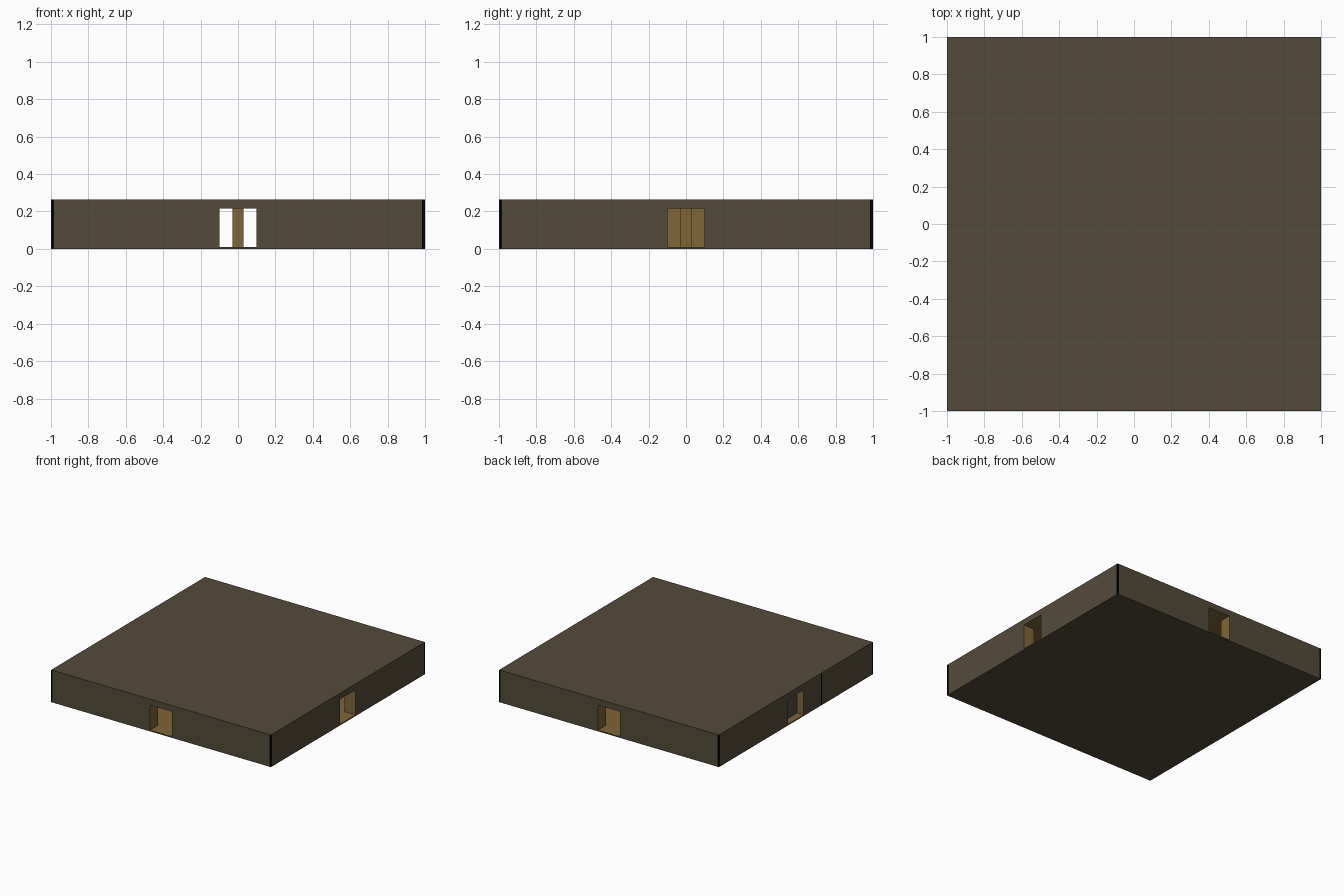
import bpy, bmesh

if "Cube" in bpy.data.objects:
    bpy.data.objects.remove(bpy.data.objects["Cube"])

H = 0.265       # overall height
R = 0.999       # half width of the shell
T = 0.10        # wall thickness
FLOOR, CEIL = 0.01, 0.215


def material(name, rgb):
    m = bpy.data.materials.new(name)
    m.diffuse_color = (*rgb, 1)
    m.use_nodes = True
    m.node_tree.nodes["Principled BSDF"].inputs["Base Color"].default_value = m.diffuse_color
    return m


brown = material("dark_brown", (0.088, 0.070, 0.041))
wood = material("inner_wood", (0.215, 0.133, 0.040))
black = material("black", (0.001, 0.001, 0.001))


def box(name, lo, hi, *mats):
    bm = bmesh.new()
    bmesh.ops.create_cube(bm, size=1)
    for v in bm.verts:
        v.co = [lo[i] if v.co[i] < 0 else hi[i] for i in range(3)]
    me = bpy.data.meshes.new(name)
    bm.to_mesh(me)
    bm.free()
    for m in mats:
        me.materials.append(m)
    ob = bpy.data.objects.new(name, me)
    bpy.context.collection.objects.link(ob)
    return ob


# Shell: solid block hollowed by the room and the four doorways
shell = box("room_shell", (-R, -R, 0), (R, R, H), brown, wood)
I = R - T
cutters = [
    box("room_cutter", (-I, -I, FLOOR), (I, I, CEIL)),
    box("front_back_door_cutter", (-0.1, -1.2, FLOOR), (0.1, 1.2, CEIL)),
    box("side_door_cutter", (-1.2, -0.1, FLOOR), (1.2, 0.1, CEIL)),
]
for c in cutters:
    mod = shell.modifiers.new("cut", 'BOOLEAN')
    mod.operation = 'DIFFERENCE'
    mod.solver = 'EXACT'
    mod.object = c
dg = bpy.context.evaluated_depsgraph_get()
me = bpy.data.meshes.new_from_object(shell.evaluated_get(dg))
shell.modifiers.clear()
shell.data = me
me.materials.clear()
me.materials.append(brown)
me.materials.append(wood)
for c in cutters:
    bpy.data.objects.remove(c)

# Outside faces are brown, everything inside is wood
for p in me.polygons:
    x, y, z = p.center
    outer = max(abs(x), abs(y)) > R - 1e-4 or z < 1e-4 or z > H - 1e-4
    p.material_index = 0 if outer else 1

# Closed door in the left doorway: brown outside, wood inside
door = box("left_door", (-0.94, -0.1, FLOOR), (-0.90, 0.1, CEIL), brown, wood)
for p in door.data.polygons:
    p.material_index = 0 if p.center.x < -0.935 else 1

# Square pillar in the middle of the room
box("centre_pillar", (-0.03, -0.03, FLOOR), (0.03, 0.03, CEIL), wood)

# Thin black corner trims
for sx in (-1, 1):
    for sy in (-1, 1):
        xs = sorted((sx * 0.985, sx))
        ys = sorted((sy * 0.985, sy))
        box("corner_trim", (xs[0], ys[0], 0.002), (xs[1], ys[1], H - 0.002), black)

# Narrow black seam on the left wall
box("left_wall_seam", (-1, -0.338, 0.002), (-0.995, -0.325, H - 0.002), black)
